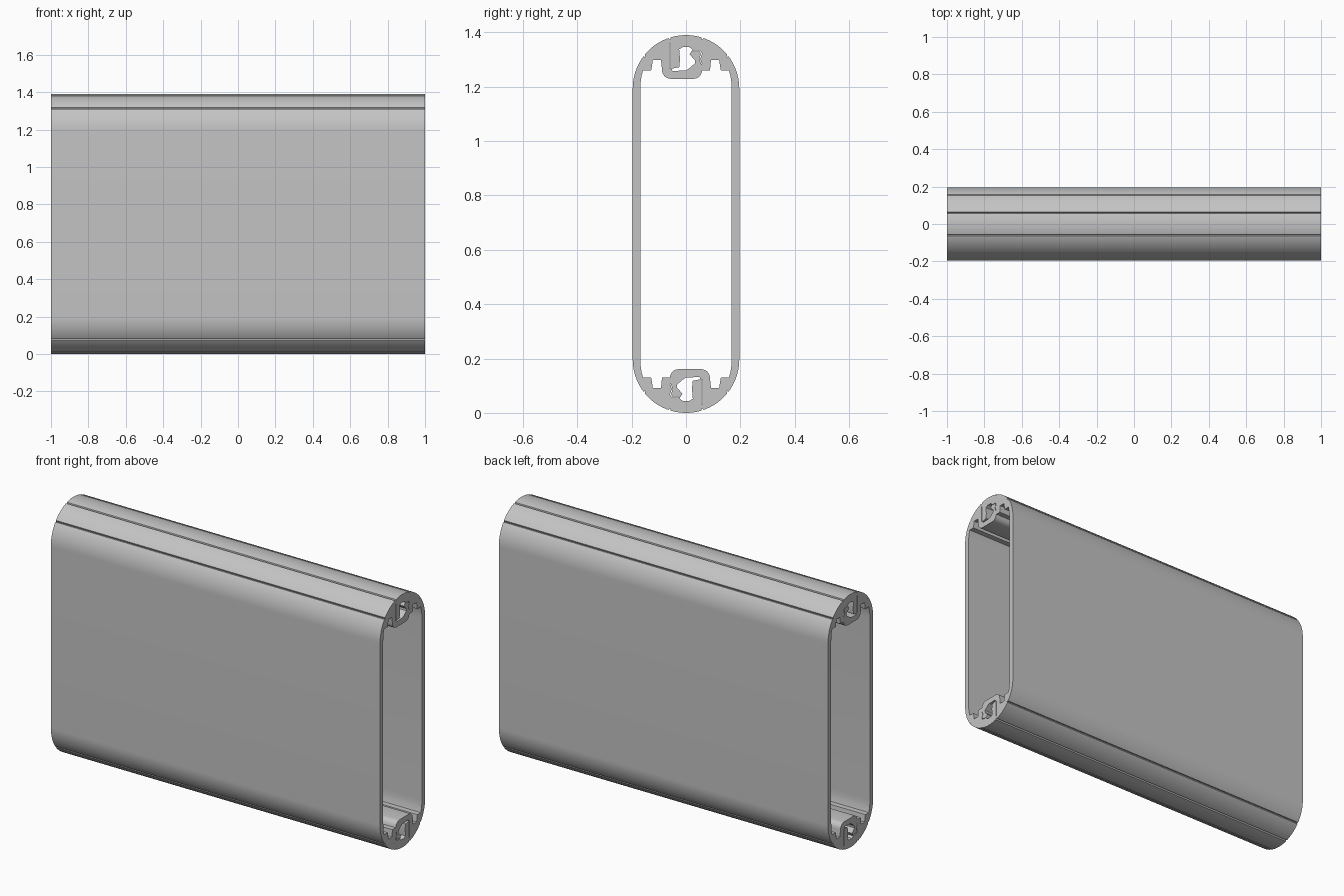
import bpy, bmesh
from math import sin, cos, radians

cube = bpy.data.objects.get("Cube")
if cube:
    bpy.data.objects.remove(cube, do_unlink=True)

HEIGHT, RADIUS, HALF_LENGTH = 1.39, 0.196, 1.0
WALL = 0.168          # inner half width


def arc(cy, cz, r, start, end, steps):
    angles = [radians(start + (end - start) * i / steps) for i in range(steps + 1)]
    return [(cy + r * cos(a), cz + r * sin(a)) for a in angles]


def turned(points):
    """Half turn about the middle of the section."""
    return [(-y, HEIGHT - z) for y, z in points]


def outer_end():
    """Round top with four fine V grooves."""
    grooves = (38, 72, 108, 142)
    polar = [(a, RADIUS) for a in range(0, 181, 3)
             if all(abs(a - g) > 1.5 for g in grooves)]
    for g in grooves:
        polar += [(g - 1.3, RADIUS), (g, RADIUS - 0.008), (g + 1.3, RADIUS)]
    return [(r * cos(radians(a)), HEIGHT - RADIUS + r * sin(radians(a)))
            for a, r in sorted(polar)]


# Inside of the tube: curved shoulders, small screw channels and a hook
shoulder = [(WALL, 1.19), (0.167, 1.215), (0.164, 1.238), (0.158, 1.26)]
channel = [(0.128, 1.26), (0.122, 1.298), (0.092, 1.298), (0.088, 1.26)]
hook = ([(0.06, 1.26)]
        + arc(0.027, 1.261, 0.032, 0, -90, 6)[1:]
        + arc(-0.056, 1.261, 0.032, -90, -180, 6))
inner_end = (shoulder + channel + hook
             + [(-y, z) for y, z in reversed(channel[:3])]
             + [(-y, z) for y, z in reversed(shoulder)])

# Cavity of the snap joint and its seams
cavity = [(-0.025, 1.338), (-0.012, 1.346), (0.012, 1.346), (0.024, 1.337),
          (0.013, 1.319), (0.034, 1.297), (0.033, 1.286), (0.012, 1.268),
          (0.0, 1.26), (-0.05, 1.258), (-0.053, 1.266), (-0.025, 1.272),
          (-0.022, 1.3)]
left_seam = [(-0.06, 1.36), (-0.057, 1.36), (-0.057, 1.268), (-0.06, 1.268)]
right_seam = [(0.03, 1.333), (0.052, 1.333), (0.059, 1.322), (0.052, 1.302),
              (0.059, 1.283), (0.056, 1.283), (0.049, 1.302), (0.055, 1.321),
              (0.05, 1.33), (0.03, 1.33)]

outer = outer_end()
loops = [outer + turned(outer), inner_end + turned(inner_end)]
for hole in (cavity, left_seam, right_seam):
    loops += [hole, turned(hole)]

# Extruded body
bm = bmesh.new()
end_edges = ([], [])
for loop in loops:
    rings = [[bm.verts.new((x, y, z)) for y, z in loop]
             for x in (-HALF_LENGTH, HALF_LENGTH)]
    n = len(loop)
    for i in range(n):
        j = (i + 1) % n
        bm.faces.new((rings[0][i], rings[0][j], rings[1][j], rings[1][i]))
        for edges, ring in zip(end_edges, rings):
            edges.append(bm.edges.get((ring[i], ring[j])))
for edges, side in zip(end_edges, (-1, 1)):
    bmesh.ops.triangle_fill(bm, edges=edges, use_beauty=True, normal=(side, 0, 0))
bmesh.ops.recalc_face_normals(bm, faces=bm.faces)
mesh = bpy.data.meshes.new("extruded_tube")
bm.to_mesh(mesh)
bm.free()

tube = bpy.data.objects.new("extruded_tube", mesh)
bpy.context.collection.objects.link(tube)

# Plain metal grey
grey = bpy.data.materials.new("metal_grey")
grey.use_nodes = True
colour = (0.55, 0.55, 0.55, 1)
grey.diffuse_color = colour
grey.node_tree.nodes["Principled BSDF"].inputs["Base Color"].default_value = colour
mesh.materials.append(grey)

bpy.ops.object.select_all(action='DESELECT')
tube.select_set(True)
bpy.context.view_layer.objects.active = tube
bpy.ops.object.shade_smooth_by_angle(angle=radians(25))
